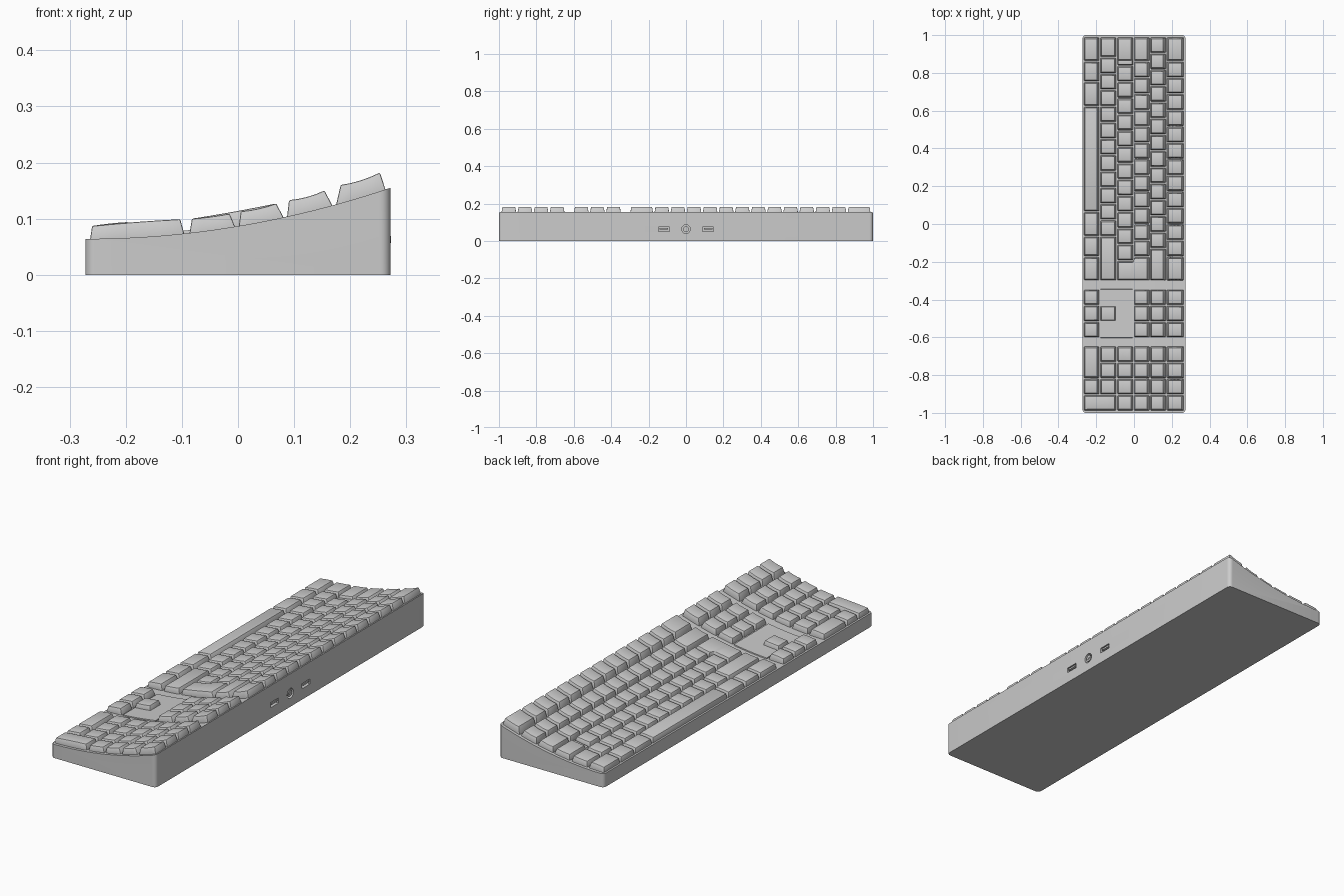
import bpy, bmesh, math
from mathutils import Matrix

cube = bpy.data.objects.get("Cube")
if cube:
    bpy.data.objects.remove(cube, do_unlink=True)

grey = bpy.data.materials.new("plain_grey")
grey.use_nodes = True
grey.diffuse_color = (0.6, 0.6, 0.6, 1)
grey.node_tree.nodes["Principled BSDF"].inputs["Base Color"].default_value = (0.6, 0.6, 0.6, 1)

X = 0.272            # half depth of the case
Y0, U = 0.99, 0.0861  # first key edge and key pitch
parts = []


def case_z(x):
    """Height of the curved case top."""
    return 0.064 + 0.091 * ((x + X) / (2 * X)) ** 2


def add(name, bm):
    bmesh.ops.recalc_face_normals(bm, faces=bm.faces)
    me = bpy.data.meshes.new(name)
    bm.to_mesh(me)
    bm.free()
    ob = bpy.data.objects.new(name, me)
    bpy.context.collection.objects.link(ob)
    me.materials.append(grey)
    parts.append(ob)
    return ob


def box(name, loc, size):
    bm = bmesh.new()
    bmesh.ops.create_cube(bm, size=1, matrix=Matrix.Translation(loc) @ Matrix.Diagonal((*size, 1)))
    return add(name, bm)


def rod(name, loc, radius, depth):
    bm = bmesh.new()
    bmesh.ops.create_cone(bm, cap_ends=True, segments=32, radius1=radius, radius2=radius, depth=depth,
                          matrix=Matrix.Translation(loc) @ Matrix.Rotation(math.pi / 2, 4, 'Y'))
    return add(name, bm)


def loft(name, stations, ylo, inset, bevel):
    """Tapered block; stations are (base x, top x, top z, upper y)."""
    bm = bmesh.new()
    rings = []
    for bx, tx, tz, yhi in stations:
        bz = case_z(bx) - 0.004
        rings.append([bm.verts.new(p) for p in (
            (bx, ylo, bz), (tx, ylo + inset, tz), (tx, yhi - inset, tz), (bx, yhi, bz))])
    for a, b in zip(rings, rings[1:]):
        for i in range(4):
            j = (i + 1) % 4
            bm.faces.new((a[i], a[j], b[j], b[i]))
    bm.faces.new(rings[0])
    bm.faces.new(rings[-1][::-1])
    bmesh.ops.recalc_face_normals(bm, faces=bm.faces)
    if bevel:
        edges = [e for e in bm.edges if e.calc_face_angle(0) > math.radians(35)]
        bmesh.ops.bevel(bm, geom=edges, offset=bevel, segments=2, profile=0.5, affect='EDGES')
    return add(name, bm)


# Row cross-sections, front to back: base x, base x, top x, top z, top x, top z, dish depth
ROWS = [
    (-0.264, -0.184, -0.260, 0.087, -0.195, 0.094, -0.001),
    (-0.178, -0.095, -0.173, 0.092, -0.103, 0.099, 0.001),
    (-0.087, -0.004, -0.082, 0.100, -0.015, 0.109, 0.001),
    (0.001, 0.083, 0.005, 0.113, 0.068, 0.127, 0.002),
    (0.087, 0.170, 0.091, 0.133, 0.154, 0.150, 0.003),
    (0.174, 0.264, 0.183, 0.160, 0.253, 0.182, 0.003),
]


def key(name, row, start, width, last=None, step=None):
    """Keycap on one row, or spanning to row 'last'; 'step' widens the rear half."""
    f, b = ROWS[row], ROWS[row if last is None else last]
    yhi, ylo = Y0 - start * U - 0.003, Y0 - (start + width) * U + 0.003
    stations = []
    ts = (0, 0.2, 0.4, 0.5, 0.56, 0.8, 1) if step else (0, 0.25, 0.5, 0.75, 1)
    for t in ts:
        bx, tx = f[0] + (b[1] - f[0]) * t, f[2] + (b[4] - f[2]) * t
        tz = f[3] + (b[5] - f[3]) * t - f[6] * 4 * t * (1 - t)
        stations.append((bx, tx, tz, yhi + (step * U if step and t > 0.5 else 0)))
    return loft(name, stations, ylo, 0.006, 0.0025)


# Case: curved wedge profile extruded along its length, rounded upright corners
xs = [-X + 2 * X * i / 24 for i in range(25)]
bm = bmesh.new()
outline = [(-X, 0), (X, 0)] + [(x, case_z(x)) for x in reversed(xs)]
side = bm.faces.new([bm.verts.new((x, -1, z)) for x, z in outline])
ext = bmesh.ops.extrude_face_region(bm, geom=[side])
bmesh.ops.translate(bm, vec=(0, 2, 0), verts=[v for v in ext["geom"] if isinstance(v, bmesh.types.BMVert)])
corners = [e for e in bm.edges if abs(e.verts[0].co.z - e.verts[1].co.z) > 0.03]
bmesh.ops.bevel(bm, geom=corners, offset=0.018, segments=6, profile=0.5, affect='EDGES')
case = add("case", bm)

# Port recesses cut in the rear wall
PZ = 0.063
cutters = [box("port_cutter", (X, y, PZ), (0.04, 0.06, 0.024)) for y in (-0.118, 0.118)]
cutters.append(rod("jack_cutter", (X, 0, PZ), 0.023, 0.04))
bpy.context.view_layer.objects.active = case
for c in cutters:
    c.hide_render = True
    mod = case.modifiers.new("cut", 'BOOLEAN')
    mod.operation, mod.object, mod.solver = 'DIFFERENCE', c, 'EXACT'
    bpy.ops.object.modifier_apply(modifier=mod.name)
    parts.remove(c)
    bpy.data.objects.remove(c, do_unlink=True)
for y in (-0.118, 0.118):
    box("port_tongue", (X - 0.011, y, PZ + 0.003), (0.02, 0.046, 0.008))
rod("jack_sleeve", (X - 0.012, 0, PZ), 0.015, 0.02)
rod("jack_pin", (X - 0.009, 0, PZ), 0.006, 0.02)

# Main block: key widths for each row, front to back
MAIN = [
    [1.5, 1.25, 1.5, 6.5, 1.5, 1.25, 1.5],
    [1.25] + [1] * 11 + [2.75],
    [1.75] + [1] * 12,
    [1.5] + [1] * 12,
    [1] * 13 + [2],
    [1.5] + [1] * 12 + [1.5],
]
for r, widths in enumerate(MAIN):
    pos = 0
    for w in widths:
        if r == 2 and w == 1.75:
            # Stepped lock key: tall cap with a low shelf beside it
            key("lock_key", r, pos, 1.5)
            bx0, bx1 = ROWS[r][:2]
            yhi, ylo = Y0 - 1.4 * U, Y0 - 1.75 * U + 0.003
            loft("lock_key_shelf", [(x, x + d, case_z(x) + 0.012, yhi)
                                    for x, d in ((bx0, 0.003), (bx1, -0.006))], ylo, 0.003, 0.001)
        else:
            key("space_bar" if w > 6 else "main_key", r, pos, w)
        pos += w
key("enter_key", 2, 13.75, 1.25, last=3, step=0.25)

# Navigation block: arrows in front, two-and-one rows of keys behind
for r in (0, 3, 4, 5):
    for i in range(3):
        key("arrow_key" if r == 0 else "navigation_key", r, 15.5 + i, 1)
key("arrow_key", 1, 16.5, 1)
plate_x = [-0.177 + 0.17 * i / 6 for i in range(7)]
loft("navigation_plate", [(x, x, case_z(x) + 0.005, Y0 - 15.5 * U) for x in plate_x],
     Y0 - 18.5 * U, 0.001, 0)

# Number pad
key("pad_zero_key", 0, 19, 2)
key("pad_key", 0, 21, 1)
key("pad_enter_key", 0, 22, 1, last=1)
for r in range(1, 6):
    for i in range(3 if r == 1 else 4):
        key("pad_key", r, 19 + i, 1)

# Smooth rounded edges, keep flats crisp
bpy.ops.object.select_all(action='DESELECT')
for ob in parts:
    ob.select_set(True)
bpy.context.view_layer.objects.active = case
bpy.ops.object.shade_smooth_by_angle(angle=math.radians(32))
